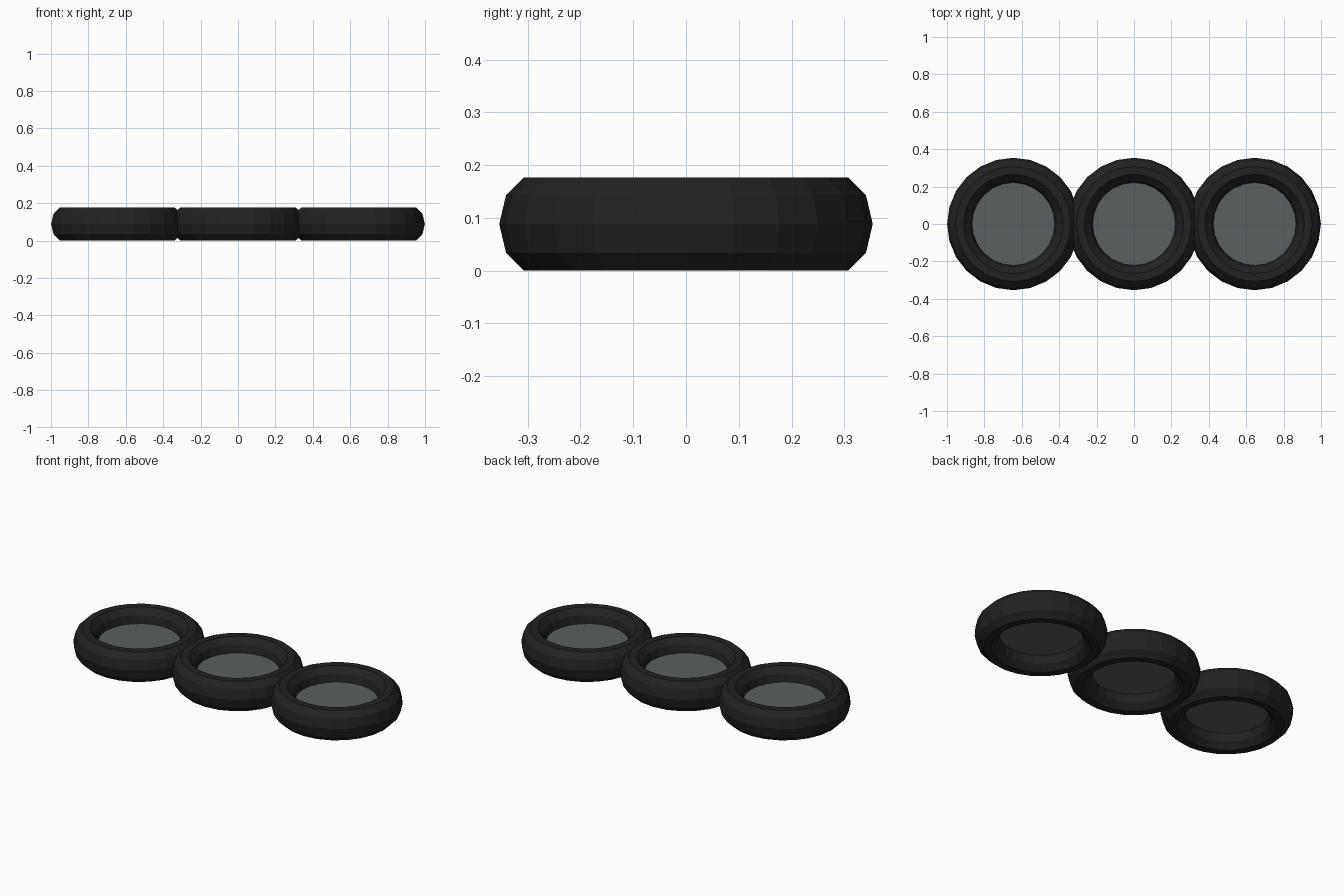
import bpy, math

if "Cube" in bpy.data.objects:
    bpy.data.objects.remove(bpy.data.objects["Cube"])

def mat(name, rgb, alpha=1.0):
    m = bpy.data.materials.new(name)
    m.diffuse_color = (*rgb, alpha)
    m.use_nodes = True
    m.node_tree.nodes["Principled BSDF"].inputs["Base Color"].default_value = m.diffuse_color
    return m

rubber = mat("black rubber", (0.016, 0.016, 0.016))
glass = mat("grey lens", (0.105, 0.115, 0.115))

MAJOR, MINOR, MID, STRETCH = 0.2865, 0.0675, 0.0885, 1.379

for side, x in (("left", -0.645), ("middle", 0.0), ("right", 0.645)):
    # faceted ring, stretched upwards
    bpy.ops.mesh.primitive_torus_add(location=(x, 0, MID), major_segments=24, minor_segments=10,
                                     major_radius=MAJOR, minor_radius=MINOR)
    ring = bpy.context.object
    ring.name = side + "_ring"
    ring.scale.z = STRETCH
    ring.data.materials.append(rubber)
    bpy.ops.object.shade_flat()
    # thin lens filling the ring
    bpy.ops.mesh.primitive_cylinder_add(vertices=24, radius=0.223, depth=0.02, location=(x, 0, MID),
                                        rotation=(0, 0, math.radians(7.5)))
    lens = bpy.context.object
    lens.name = side + "_lens"
    lens.data.materials.append(glass)
